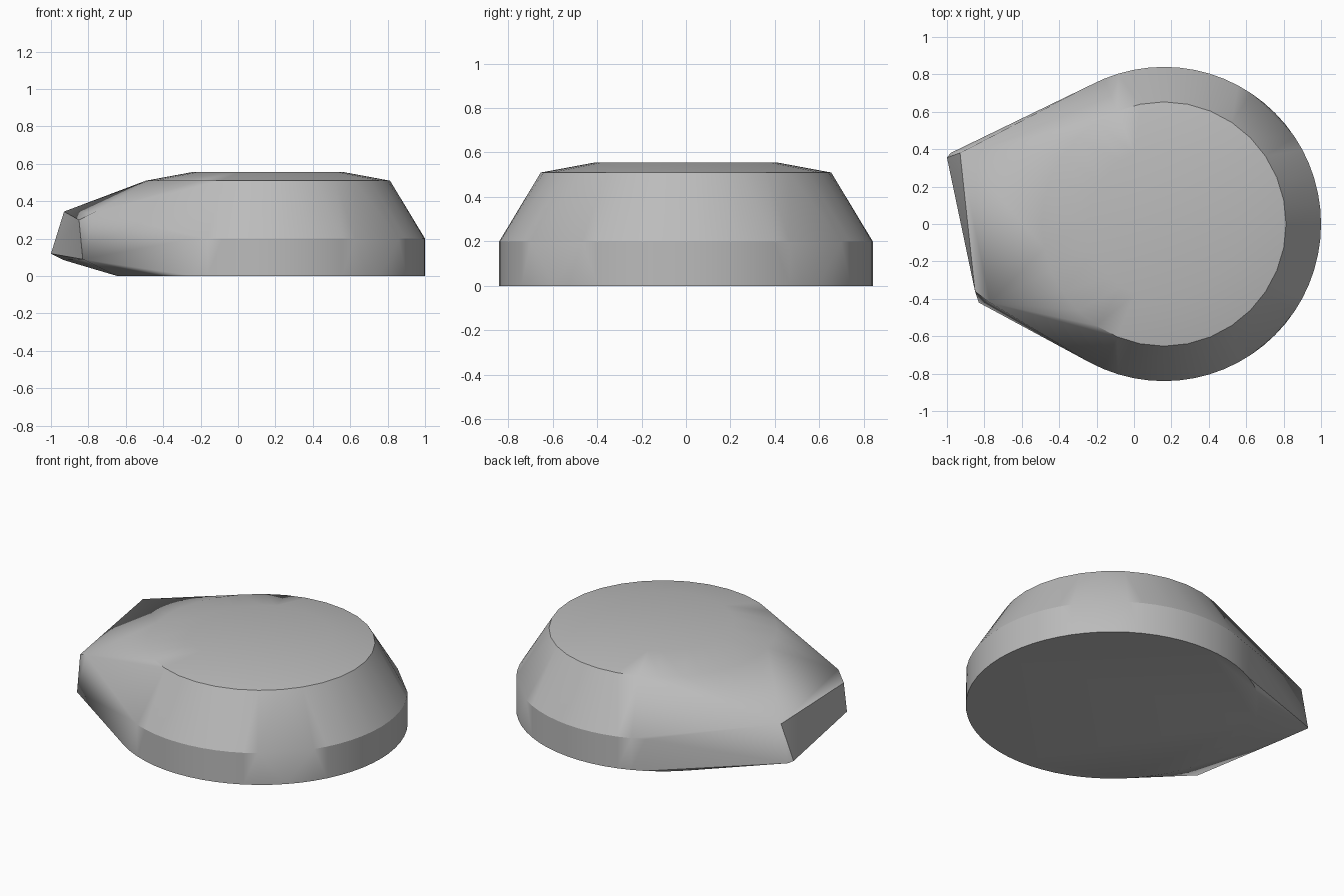
import bpy, bmesh
from math import cos, sin, radians, degrees, pi

default = bpy.data.objects.get("Cube")
if default:
    bpy.data.objects.remove(default, do_unlink=True)

# One plain grey for the whole body
grey = bpy.data.materials.new("plain_grey")
grey.use_nodes = True
colour = (0.5, 0.5, 0.5, 1)
grey.diffuse_color = colour
grey.node_tree.nodes["Principled BSDF"].inputs["Base Color"].default_value = colour

CENTRE = 0.16


def ring(radius, z, sides, keep=lambda angle, x: True):
    """Points of a level circle round the body's axis, filtered by a rule."""
    points = []
    for i in range(sides):
        a = 2 * pi * i / sides - pi
        x = CENTRE + radius * cos(a)
        if keep(degrees(a), x):
            points.append((x, radius * sin(a), z))
    return points


# Round body: base, wall top with two flattened spots, shoulder and crown
points = ring(0.84, 0, 64, lambda a, x: x > -0.65)
points += ring(0.84, 0.2, 64, lambda a, x: not 36 < abs(a) < 55)
points += ring(0.653, 0.51, 32)
points += ring(0.405, 0.556, 32)

# Skewed blunt nose: back corner, then front corner
points += [(-0.93, 0.38, 0.345), (-1.0, 0.355, 0.12), (-0.98, 0.38, 0.11),
           (-0.93, 0.2, 0.085)]
points += [(-0.77, -0.42, 0.34), (-0.85, -0.36, 0.3), (-0.83, -0.42, 0.09)]

# Wrap everything in one convex skin
bm = bmesh.new()
for p in points:
    bm.verts.new(p)
hull = bmesh.ops.convex_hull(bm, input=bm.verts[:])
spare = {g for g in hull["geom_interior"] + hull["geom_unused"]
         if isinstance(g, bmesh.types.BMVert)}
bmesh.ops.delete(bm, geom=list(spare), context='VERTS')
bmesh.ops.dissolve_limit(bm, angle_limit=radians(0.2), verts=bm.verts[:], edges=bm.edges[:])
bmesh.ops.recalc_face_normals(bm, faces=bm.faces[:])

mesh = bpy.data.meshes.new("rounded_body")
bm.to_mesh(mesh)
bm.free()
mesh.materials.append(grey)
body = bpy.data.objects.new("rounded_body", mesh)
bpy.context.collection.objects.link(body)

# Smooth skin with crisp rims
bpy.ops.object.select_all(action='DESELECT')
body.select_set(True)
bpy.context.view_layer.objects.active = body
bpy.ops.object.shade_smooth_by_angle(angle=radians(30))
